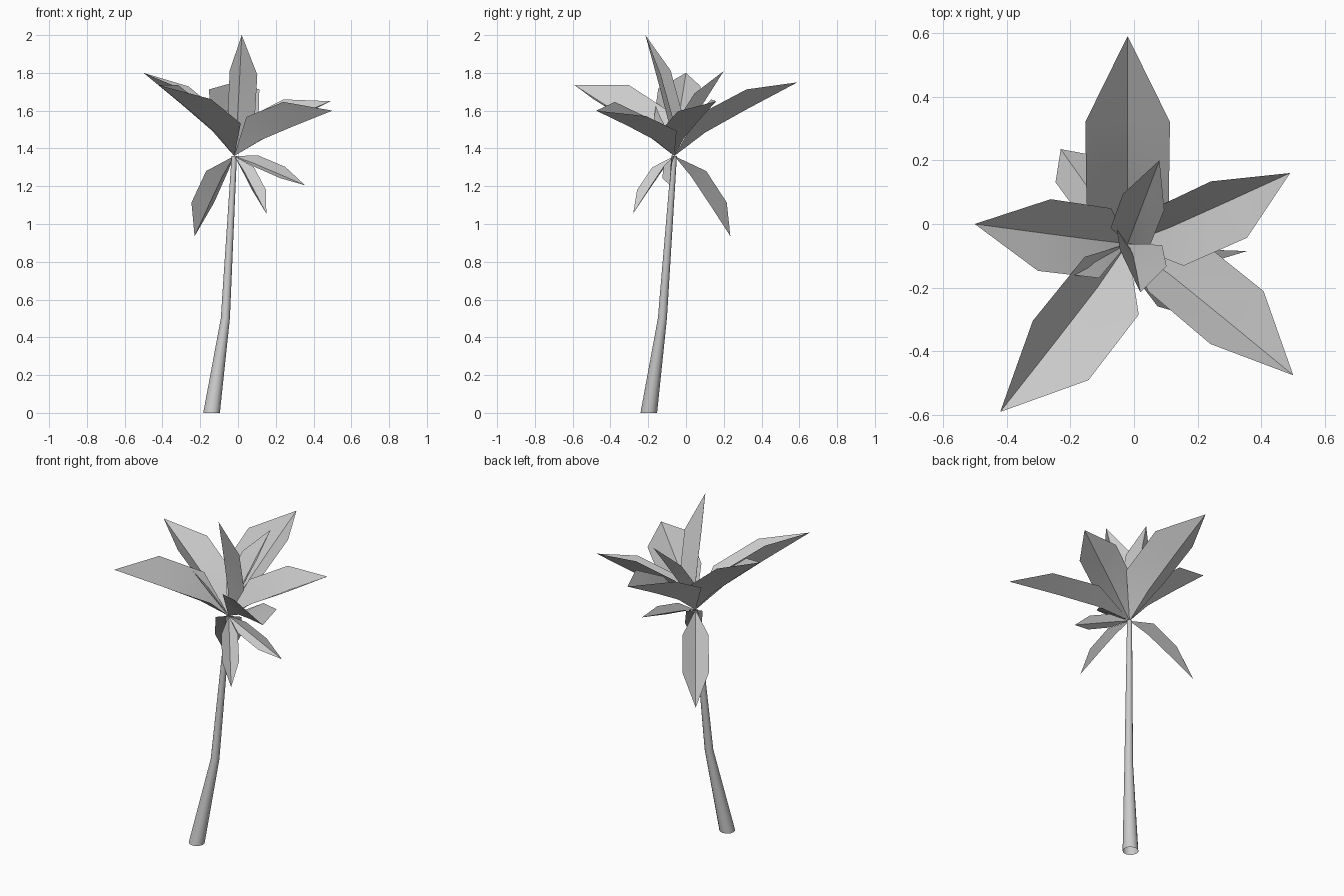
import bpy, bmesh, math
from mathutils import Vector

old = bpy.data.objects.get("Cube")
if old:
    bpy.data.objects.remove(old, do_unlink=True)

# One plain grey for the whole tree
grey = bpy.data.materials.new("light_grey")
grey.use_nodes = True
grey.diffuse_color = (0.6, 0.6, 0.6, 1)
grey.node_tree.nodes["Principled BSDF"].inputs["Base Color"].default_value = (0.6, 0.6, 0.6, 1)

CROWN = Vector((-0.02, -0.062, 1.36))


def finish(name, bm, angle):
    """Turn a bmesh into a named, shaded object."""
    mesh = bpy.data.meshes.new(name)
    bm.to_mesh(mesh)
    bm.free()
    mesh.materials.append(grey)
    obj = bpy.data.objects.new(name, mesh)
    bpy.context.collection.objects.link(obj)
    bpy.ops.object.select_all(action="DESELECT")
    obj.select_set(True)
    bpy.context.view_layer.objects.active = obj
    bpy.ops.object.shade_smooth_by_angle(angle=math.radians(angle))
    return obj


def make_trunk(rings, sides=12):
    """Tapered, bent tube through (centre, radius) rings."""
    bm = bmesh.new()
    loops = []
    for centre, radius in rings:
        loop = []
        for i in range(sides):
            a = math.tau * i / sides
            offset = Vector((math.cos(a), math.sin(a), 0)) * radius
            loop.append(bm.verts.new(Vector(centre) + offset))
        loops.append(loop)
    for low, high in zip(loops, loops[1:]):
        for i in range(sides):
            j = (i + 1) % sides
            bm.faces.new((low[i], low[j], high[j], high[i]))
    return finish("trunk", bm, 40)


def make_leaf(name, tip, roll, thickness):
    """Folded leaf from the crown to its tip, rolled about its midrib."""
    axis = Vector(tip) - CROWN
    length = axis.length
    axis.normalize()
    side = axis.cross(Vector((0, 0, 1))).normalized()
    up = side.cross(axis)
    c, s = math.cos(math.radians(roll)), math.sin(math.radians(roll))
    side, up = side * c + up * s, up * c - side * s

    bm = bmesh.new()

    def point(along, across, rise):
        local = axis * along + (side * across + up * rise) * thickness
        return bm.verts.new(CROWN + local * length)

    base, end = point(0, 0, 0), point(1, 0, 0)
    rib = [base, point(0.27, 0, 0.03), point(0.61, 0, 0.02), end]
    for sign in (1, -1):
        inner = point(0.29, sign * 0.17, 0.16)
        outer = point(0.67, sign * 0.175, 0.14)
        faces = [(base, inner, rib[1]),
                 (rib[1], inner, outer, rib[2]),
                 (rib[2], outer, end)]
        for f in faces:
            bm.faces.new(f if sign < 0 else f[::-1])
    bmesh.ops.recalc_face_normals(bm, faces=bm.faces[:])
    return finish(name, bm, 30)


# Leaning trunk with a bend low down
make_trunk([((-0.14, -0.197, 0), 0.044),
            ((-0.067, -0.125, 0.5), 0.024),
            ((-0.02, -0.062, 1.36), 0.014)])

# Name, tip position, roll in degrees, cross-section scale
LEAVES = [
    ("back_leaf", (-0.02, 0.59, 1.75), 0, 1),
    ("left_leaf", (0.49, 0.16, 1.65), -19, 1),
    ("front_left_leaf", (0.50, -0.475, 1.60), 19, 1),
    ("front_right_leaf", (-0.42, -0.59, 1.735), 19, 1),
    ("right_leaf", (-0.50, 0, 1.80), 4, 1),
    ("upright_back_leaf", (0.08, 0.20, 1.81), 0, 0.75),
    ("upright_front_leaf", (0.02, -0.215, 2), 35, 0.68),
    ("drooping_back_leaf", (-0.23, 0.235, 0.935), 0, 0.75),
    ("drooping_left_leaf", (0.355, -0.085, 1.205), -55, 0.55),
    ("drooping_front_leaf", (0.15, -0.28, 1.055), 0, 0.65),
]
for leaf in LEAVES:
    make_leaf(*leaf)
